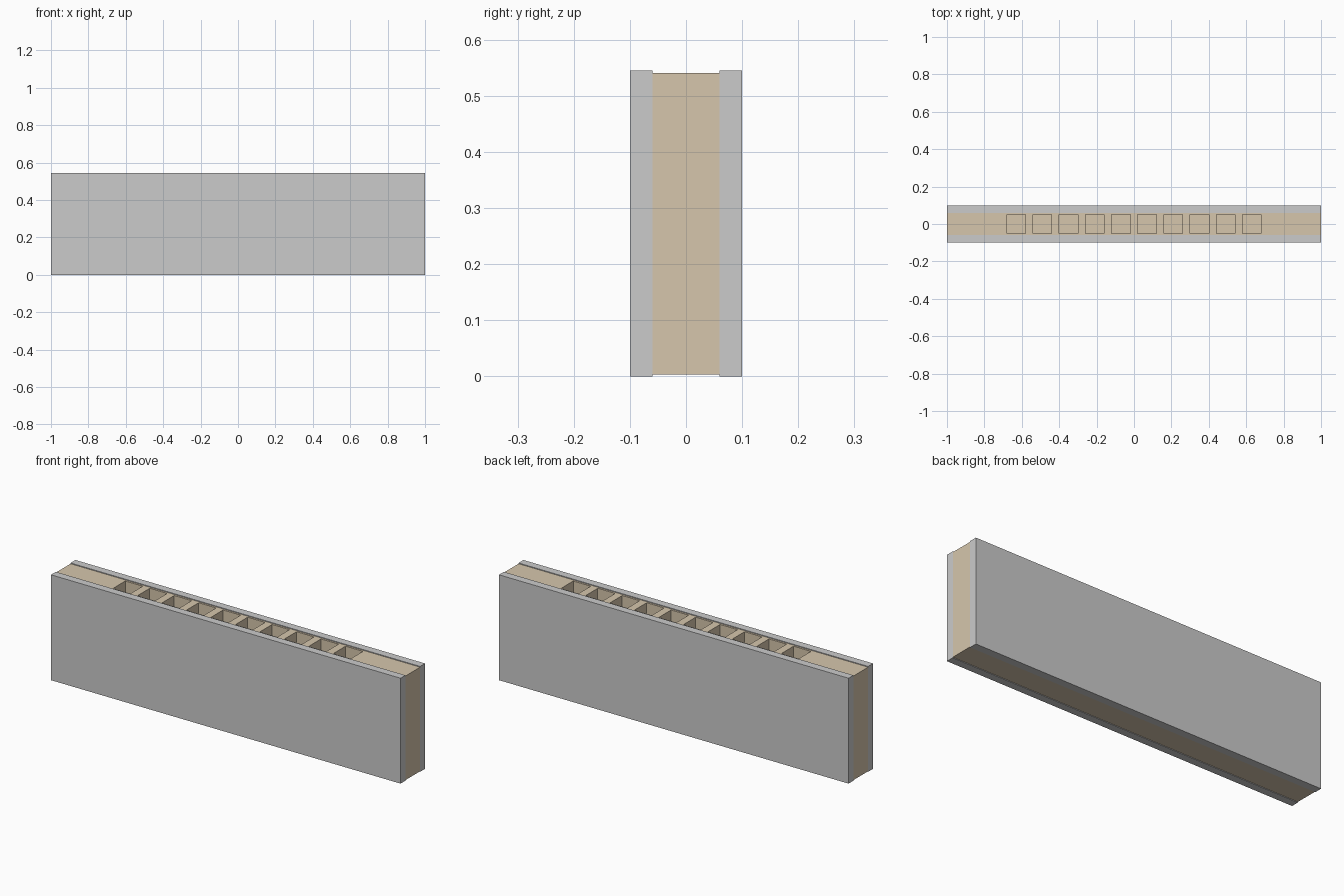
import bpy

if "Cube" in bpy.data.objects:
    bpy.data.objects.remove(bpy.data.objects["Cube"])

LENGTH, HEIGHT = 2.0, 0.545


def box(name, x, y, z):
    """Box from (min, max) ranges along each axis."""
    bpy.ops.mesh.primitive_cube_add(
        size=1, location=[(r[0] + r[1]) / 2 for r in (x, y, z)])
    ob = bpy.context.object
    ob.name = name
    ob.scale = [r[1] - r[0] for r in (x, y, z)]
    bpy.ops.object.transform_apply(location=True, rotation=False, scale=True)
    return ob


# Outer grey panels
half = LENGTH / 2
box("front_panel", (-half, half), (-0.1, -0.06), (0, HEIGHT))
box("back_panel", (-half, half), (0.06, 0.1), (0, HEIGHT))

# Wooden core, slightly shorter than the panels
core = box("wood_core", (-half, half), (-0.06, 0.06), (0.003, 0.541))
wood = bpy.data.materials.new("wood")
wood.diffuse_color = (0.67, 0.565, 0.415, 1)
wood.use_nodes = True
wood.node_tree.nodes["Principled BSDF"].inputs["Base Color"].default_value = wood.diffuse_color
core.data.materials.append(wood)

# Row of ten square slots sunk into the top of the core
COUNT, PITCH, SIZE, DEPTH = 10, 0.14, 0.1, 0.3
for i in range(COUNT):
    cx = (i - (COUNT - 1) / 2) * PITCH
    cutter = box("slot_cutter", (cx - SIZE / 2, cx + SIZE / 2),
                 (-SIZE / 2, SIZE / 2), (0.541 - DEPTH, 0.641))
    cutter.data.materials.append(wood)
    cutter.hide_render = True
    cutter.hide_set(True)
    mod = core.modifiers.new("slot", 'BOOLEAN')
    mod.operation = 'DIFFERENCE'
    mod.solver = 'EXACT'
    mod.object = cutter
